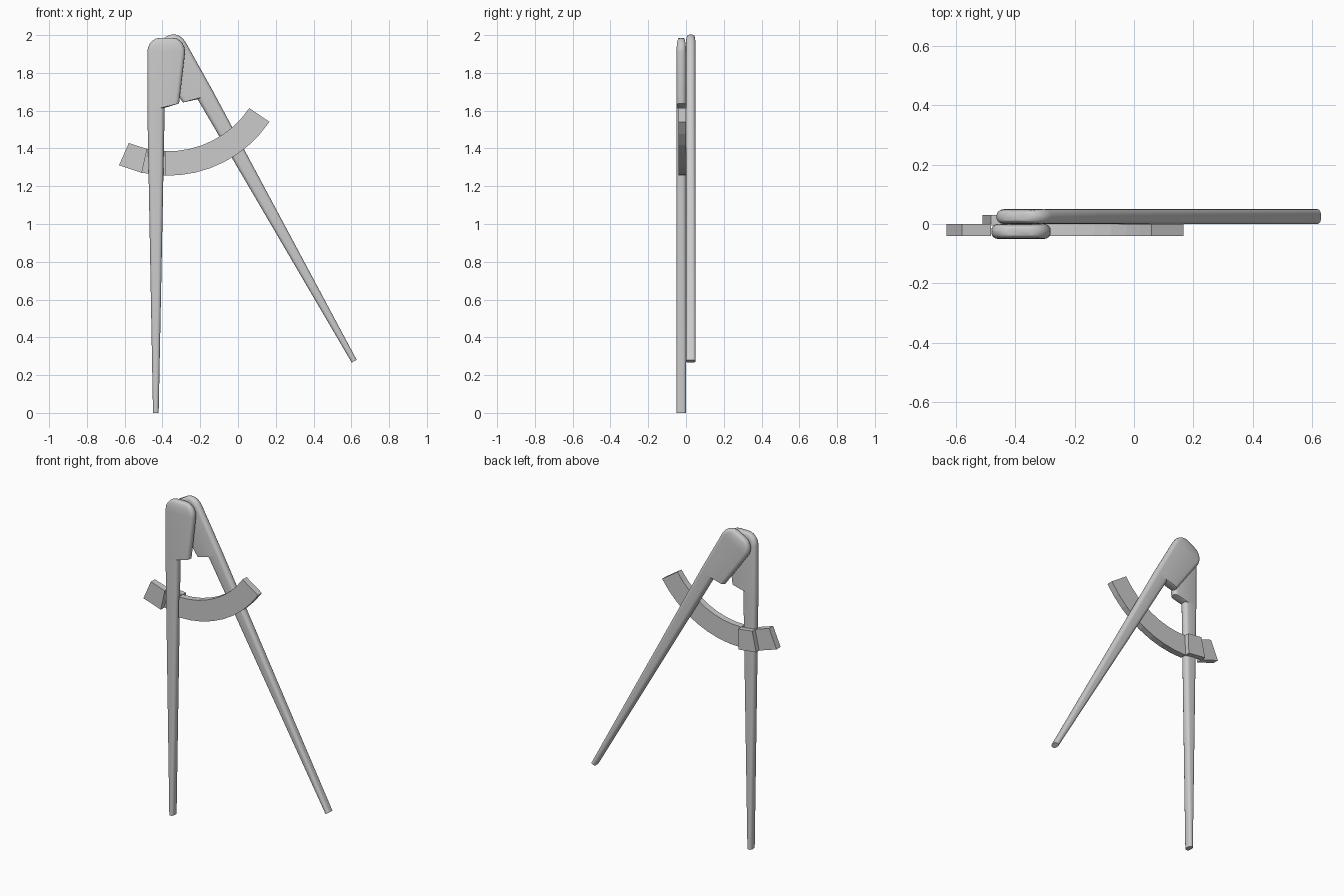
import bpy, bmesh
from math import sin, cos, pi, radians
from mathutils import Vector, Matrix

if "Cube" in bpy.data.objects:
    bpy.data.objects.remove(bpy.data.objects["Cube"])

PIVOT = Vector((-0.37, 0, 1.903))


def finish(name, bm, smooth):
    bmesh.ops.recalc_face_normals(bm, faces=bm.faces)
    me = bpy.data.meshes.new(name)
    bm.to_mesh(me)
    bm.free()
    ob = bpy.data.objects.new(name, me)
    bpy.context.collection.objects.link(ob)
    if smooth:
        bpy.ops.object.select_all(action='DESELECT')
        bpy.context.view_layer.objects.active = ob
        ob.select_set(True)
        bpy.ops.object.shade_smooth_by_angle(angle=radians(35))
    return ob


def section(bm, xl, zl, xr, zr, half_depth):
    """Rounded rectangle ring between a left and a right point."""
    hw, cx = (xr - xl) / 2, (xl + xr) / 2
    r = min(0.022, hw * 0.95, half_depth * 0.95)
    ring = []
    for q, (sx, sy) in enumerate([(1, 1), (-1, 1), (-1, -1), (1, -1)]):
        for k in range(5):
            a = (q + k / 4) * pi / 2
            x = sx * (hw - r) + r * cos(a)
            y = sy * (half_depth - r) + r * sin(a)
            t = (x / hw + 1) / 2
            ring.append(bm.verts.new((cx + x, -0.025 + y, zl + (zr - zl) * t)))
    return ring


def leg(name, matrix):
    # tapered shaft, step under the head, head with rounded top
    stations = [(-0.45, 0, -0.42, 0, 0.025),
                (-0.48, 1.615, -0.388, 1.615, 0.025),
                (-0.48, 1.60, -0.312, 1.638, 0.025),
                (-0.48, 1.91, -0.28, 1.91, 0.025)]
    for i in range(1, 6):
        a = i / 5 * pi / 2
        inset, z = 0.065 * (1 - cos(a)), 1.91 + 0.075 * sin(a)
        stations.append((-0.48 + inset, z, -0.28 - inset, z, 0.025 - 0.012 * (1 - cos(a))))
    bm = bmesh.new()
    rings = [section(bm, *s) for s in stations]
    for a, b in zip(rings, rings[1:]):
        for i in range(len(a)):
            j = (i + 1) % len(a)
            bm.faces.new((a[i], a[j], b[j], b[i]))
    bm.faces.new(rings[0])
    bm.faces.new(rings[-1])
    bm.transform(matrix)
    return finish(name, bm, True)


def arc(name, a0, a1, n, y0, y1, r0=0.518, r1=0.647):
    """Faceted ring sector about the pivot, angles measured from straight down."""
    bm = bmesh.new()
    rings = []
    for i in range(n + 1):
        a = radians(a0 + (a1 - a0) * i / n)
        rings.append([bm.verts.new((PIVOT.x + r * sin(a), y, PIVOT.z - r * cos(a)))
                      for r, y in ((r0, y0), (r1, y0), (r1, y1), (r0, y1))])
    for a, b in zip(rings, rings[1:]):
        for i in range(4):
            j = (i + 1) % 4
            bm.faces.new((a[i], a[j], b[j], b[i]))
    bm.faces.new(rings[0])
    bm.faces.new(rings[-1])
    return finish(name, bm, False)


# Two identical legs, the rear one turned round and swung open
leg("front_leg", Matrix.Identity(4))
swing = (Matrix.Translation(PIVOT) @ Matrix.Rotation(radians(-29.2), 4, 'Y')
         @ Matrix.Rotation(pi, 4, 'Z') @ Matrix.Translation(-PIVOT))
flip_y = Matrix.Translation((0, 0, 0))
leg("back_leg", flip_y @ swing)

# Spacing arc that steps round the back of the front leg
arc("arc_main", -1.5, 56, 8, -0.04, 0)
arc("arc_bracket", -12.4, -1.5, 1, -0.005, 0.03)
arc("arc_end", -23.7, -12.4, 1, -0.04, 0)
